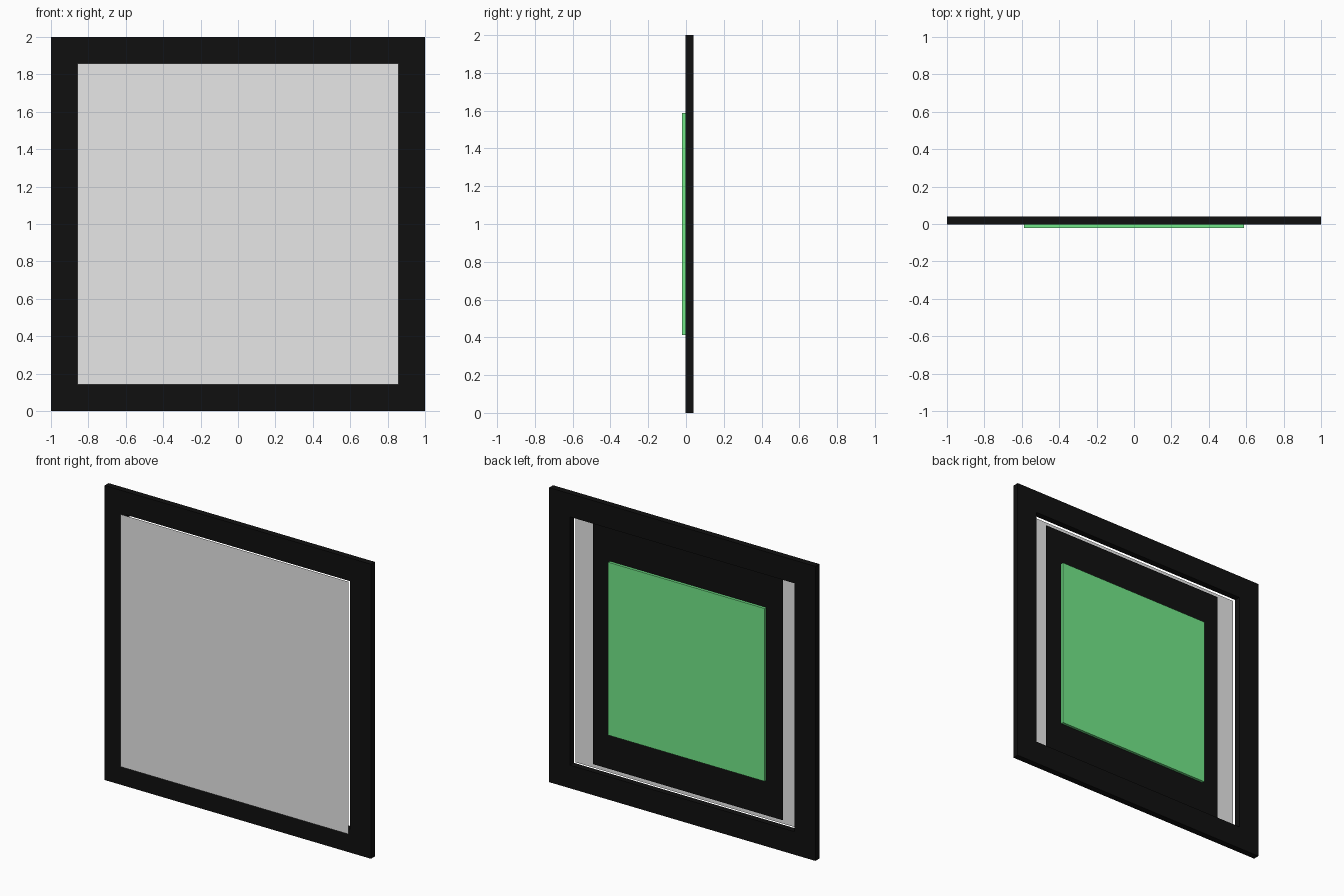
import bpy
import bmesh

if "Cube" in bpy.data.objects:
    bpy.data.objects.remove(bpy.data.objects["Cube"])

CZ = 1.0  # height of the centre of every part


def material(name, rgb):
    m = bpy.data.materials.new(name)
    m.diffuse_color = (*rgb, 1.0)
    m.use_nodes = True
    m.node_tree.nodes["Principled BSDF"].inputs["Base Color"].default_value = m.diffuse_color
    return m


black = material("black", (0.005, 0.005, 0.005))
grey = material("light grey", (0.8, 0.8, 0.8))
green = material("green", (0.17, 0.8, 0.25))


def finish(name, bm, mat):
    mesh = bpy.data.meshes.new(name)
    bm.to_mesh(mesh)
    bm.free()
    mesh.materials.append(mat)
    ob = bpy.data.objects.new(name, mesh)
    bpy.context.collection.objects.link(ob)
    return ob


def square(bm, hx, hz, y):
    """Four corners of an upright rectangle."""
    return [bm.verts.new((sx * hx, y, CZ + sz * hz))
            for sx, sz in ((-1, -1), (1, -1), (1, 1), (-1, 1))]


def sheet(name, hx, hz, y, mat):
    bm = bmesh.new()
    bm.faces.new(square(bm, hx, hz, y))
    return finish(name, bm, mat)


# Outer frame: a mitred rectangular profile swept around the square opening
bm = bmesh.new()
y0, y1, outer, inner = -0.002, 0.04, 1.0, 0.843
loops = [square(bm, h, h, y)
         for h, y in ((outer, y0), (outer, y1), (inner, y1), (inner, y0))]
for i in range(4):
    a, b = loops[i], loops[(i + 1) % 4]
    for k in range(4):
        n = (k + 1) % 4
        bm.faces.new((a[k], a[n], b[n], b[k]))
bmesh.ops.recalc_face_normals(bm, faces=bm.faces)
finish("outer_frame", bm, black)

# Front panel, slightly larger than the opening
sheet("front_panel", 0.857, 0.857, -0.039, grey)

# Dark sheet behind the panel
sheet("dark_backing_sheet", 0.714, 0.825, -0.0225, black)

# Green block on the back of the dark sheet
bm = bmesh.new()
bmesh.ops.create_cube(bm, size=1.0)
bmesh.ops.scale(bm, vec=(1.174, 0.018, 1.174), verts=bm.verts)
bmesh.ops.translate(bm, vec=(0, -0.0125, CZ), verts=bm.verts)
finish("green_back_block", bm, green)
